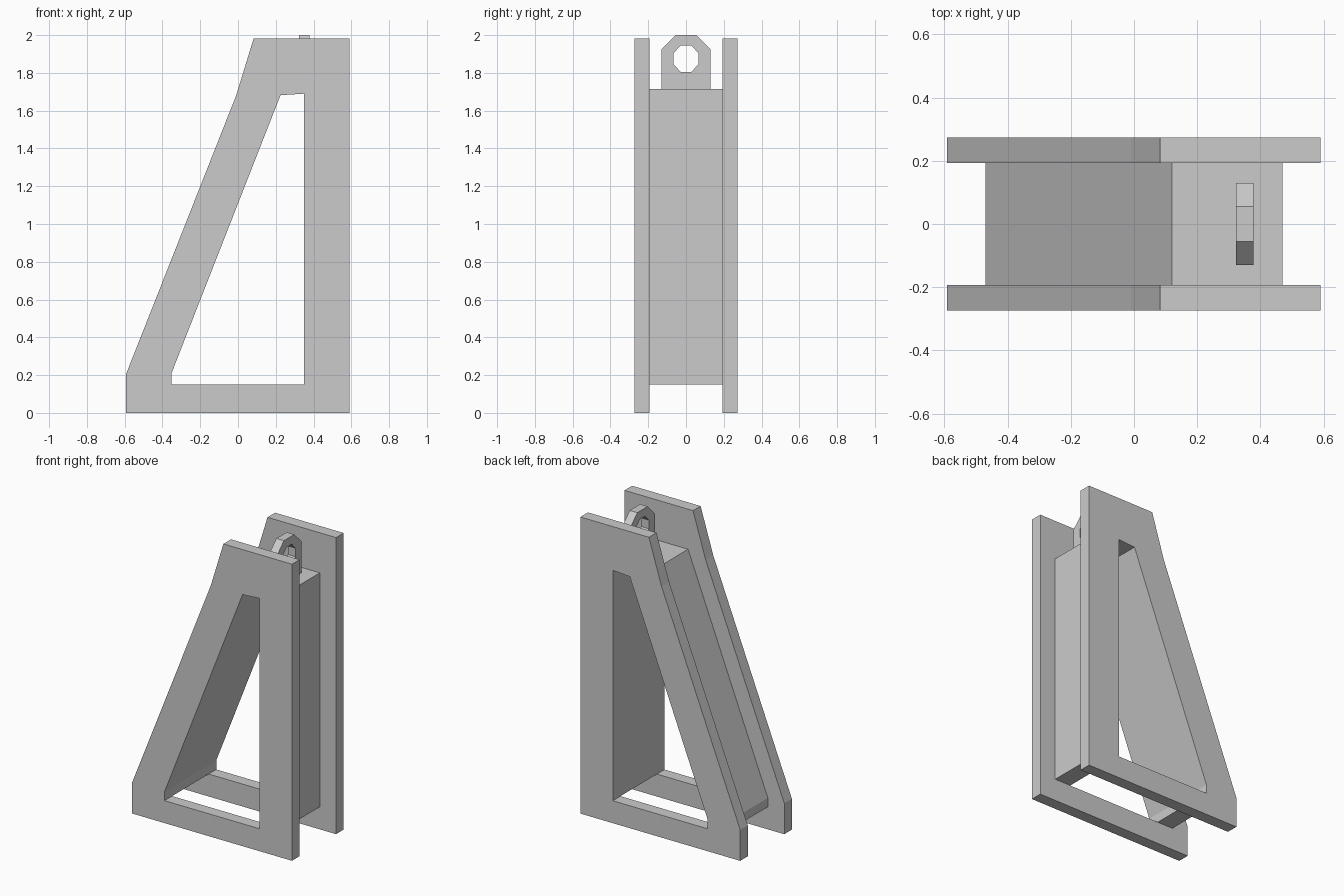
import bpy
import bmesh
from math import cos, sin, pi
from mathutils import Vector

cube = bpy.data.objects.get("Cube")
if cube:
    bpy.data.objects.remove(cube, do_unlink=True)

grey = bpy.data.materials.new("plain grey")
grey.use_nodes = True
colour = (0.6, 0.6, 0.6, 1)
grey.diffuse_color = colour
grey.node_tree.nodes["Principled BSDF"].inputs["Base Color"].default_value = colour


def slab(name, loops, place, thickness):
    """Fill an outline (with optional hole loops) and extrude it."""
    bm = bmesh.new()
    edges = []
    for loop in loops:
        verts = [bm.verts.new(place(a, b)) for a, b in loop]
        edges += [bm.edges.new((v, verts[i - 1])) for i, v in enumerate(verts)]
    bmesh.ops.triangle_fill(bm, edges=edges, use_beauty=True)
    result = bmesh.ops.extrude_face_region(bm, geom=bm.faces[:])
    moved = [g for g in result["geom"] if isinstance(g, bmesh.types.BMVert)]
    bmesh.ops.translate(bm, verts=moved, vec=Vector(thickness))
    bmesh.ops.recalc_face_normals(bm, faces=bm.faces[:])
    mesh = bpy.data.meshes.new(name)
    bm.to_mesh(mesh)
    bm.free()
    mesh.materials.append(grey)
    obj = bpy.data.objects.new(name, mesh)
    bpy.context.collection.objects.link(obj)
    return obj


# Side plates: tapered frames with a matching opening
outline = [(-0.592, 0), (0.59, 0), (0.59, 1.983), (0.083, 1.983),
           (-0.01, 1.68), (-0.592, 0.207)]
opening = [(-0.352, 0.15), (0.35, 0.15), (0.35, 1.69), (0.225, 1.682),
           (-0.352, 0.21)]
for name, y in (("front_plate", -0.273), ("back_plate", 0.193)):
    slab(name, [outline, opening], lambda x, z: (x, y, z), (0, 0.08, 0))

# Web between the plates: sloping leg, short top and upright leg, open below
web = [(-0.47, 0.15), (-0.47, 0.21), (0.12, 1.715), (0.47, 1.715), (0.47, 0.15)]
slab("web", [web + opening[1:] + opening[:1]],
     lambda x, z: (x, -0.193, z), (0, 0.386, 0))

# Lifting lug with an octagonal eye
lug = [(-0.13, 1.715), (0.13, 1.715), (0.13, 1.925), (0.055, 2),
       (-0.055, 2), (-0.13, 1.925)]
eye = [(0.072 * cos(a), 1.875 + 0.076 * sin(a))
       for a in (pi / 8 + i * pi / 4 for i in range(8))]
slab("lifting_lug", [lug, eye], lambda y, z: (0.322, y, z), (0.056, 0, 0))
